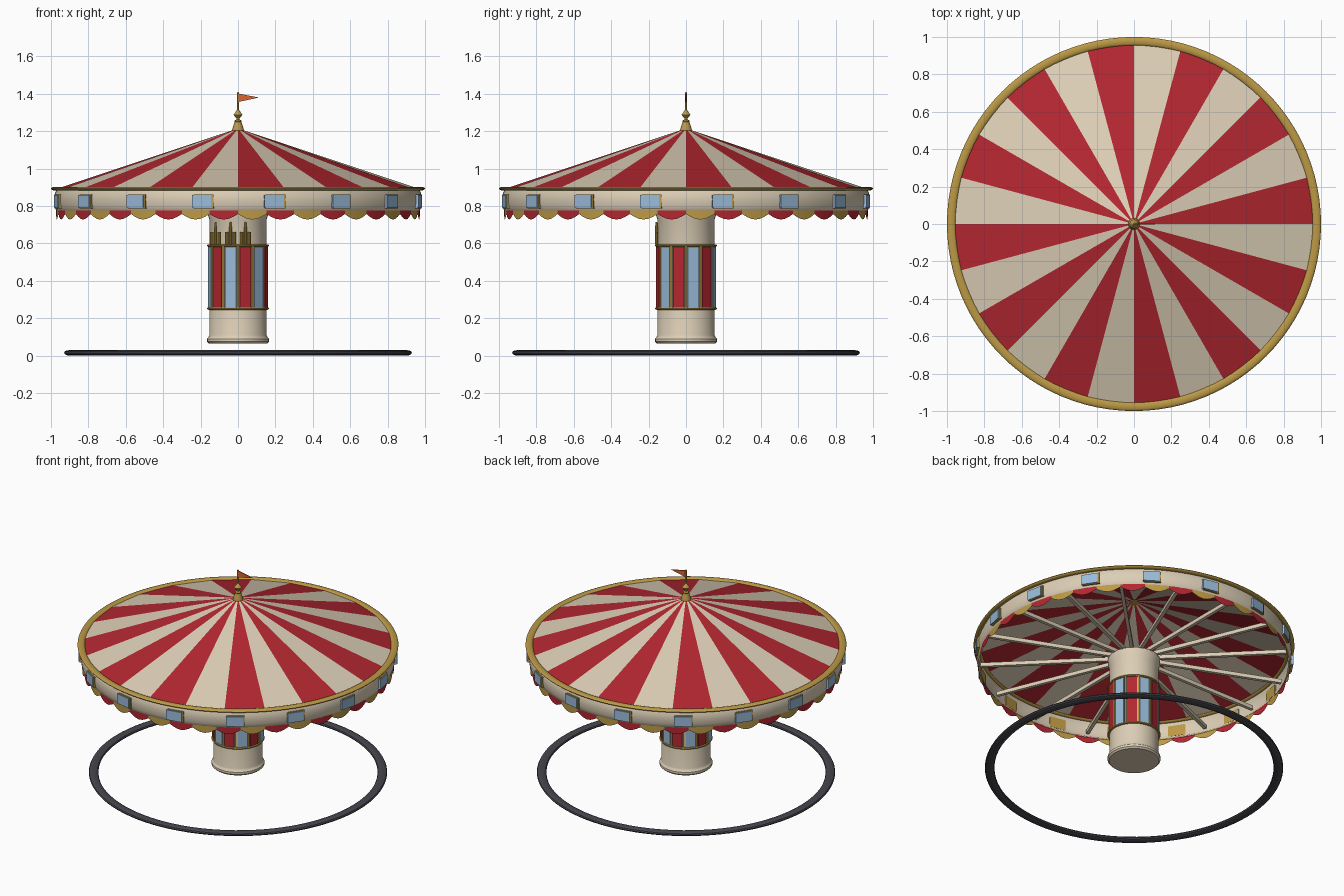
import bpy, bmesh
from math import pi, sin, cos, radians
from mathutils import Matrix

if "Cube" in bpy.data.objects:
    bpy.data.objects.remove(bpy.data.objects["Cube"])


def material(name, r, g, b):
    m = bpy.data.materials.new(name)
    m.diffuse_color = (r, g, b, 1)
    m.use_nodes = True
    m.node_tree.nodes["Principled BSDF"].inputs["Base Color"].default_value = m.diffuse_color
    return m


RED = material("red", .45, .02, .03)
CREAM = material("cream", .72, .62, .47)
GOLD = material("gold", .5, .32, .06)
BLUE = material("blue", .32, .50, .70)
DARK = material("dark", .06, .06, .075)
ORANGE = material("orange", .7, .13, .03)


def finish(name, bm, mats, smooth=True, fix=True):
    if fix:
        bmesh.ops.recalc_face_normals(bm, faces=bm.faces[:])
    me = bpy.data.meshes.new(name)
    bm.to_mesh(me)
    bm.free()
    for m in mats:
        me.materials.append(m)
    ob = bpy.data.objects.new(name, me)
    bpy.context.collection.objects.link(ob)
    if smooth:
        bpy.ops.object.select_all(action='DESELECT')
        ob.select_set(True)
        bpy.context.view_layer.objects.active = ob
        bpy.ops.object.shade_smooth_by_angle(angle=radians(35))
    return ob


def revolve(name, profile, mat, n=48, loop=False):
    """Spin (radius, z) points about z; ends are capped unless r is large or it is a loop."""
    bm = bmesh.new()
    rings = []
    for r, z in profile:
        if r == 0:
            rings.append([bm.verts.new((0, 0, z))] * n)
        else:
            rings.append([bm.verts.new((r * cos(2 * pi * i / n), r * sin(2 * pi * i / n), z)) for i in range(n)])
    if loop:
        rings.append(rings[0])
    for a, b in zip(rings, rings[1:]):
        for i in range(n):
            j = (i + 1) % n
            bm.faces.new(list(dict.fromkeys([a[i], a[j], b[j], b[i]])))
    return finish(name, bm, [mat])


def ellipse_ring(name, R, z, a, b, mat, n=96, k=12):
    pts = [(R + a * cos(2 * pi * i / k), z + b * sin(2 * pi * i / k)) for i in range(k)]
    return revolve(name, pts, mat, n, True)


def box(bm, angle, r, t, z, size, idx=0):
    """Box of (radial, tangential, vertical) size, placed around the axis."""
    mx = Matrix.Rotation(angle, 4, 'Z') @ Matrix.Translation((r, t, z)) @ Matrix.Diagonal((*size, 1))
    for f in {f for v in bmesh.ops.create_cube(bm, size=1, matrix=mx)['verts'] for f in v.link_faces}:
        f.material_index = idx


# Ground ring
ellipse_ring("ground_ring", .9, .015, .03, .015, DARK)

# Centre column
revolve("column", [(0, .065), (.155, .065), (.165, .075), (.165, .09), (.157, .1), (.153, .11), (.153, .73),
                   (.162, .755), (.162, .79), (0, .79)], CREAM)
for z, nm in ((.252, "lower"), (.588, "upper")):
    ellipse_ring(nm + "_column_band", .156, z, .01, .007, GOLD, 48, 8)

# Column panels with gold strips between
bm = bmesh.new()
for i in range(12):
    a = radians(15 + 30 * i)
    box(bm, a, .151, 0, .42, (.012, .062, .33), i % 2)
    box(bm, a - radians(15), .156, 0, .42, (.01, .010, .33), 2)
finish("column_panels", bm, [BLUE, RED, GOLD], False)

# Organ pipes on the front of the column
bm = bmesh.new()
for x in (-.12, -.04, .04):
    for dx, h in ((-.02, .065), (0, .085), (.02, .065)):
        mx = Matrix.Translation((x + dx, -.158, .595 + h / 2))
        bmesh.ops.create_cone(bm, cap_ends=True, segments=10, radius1=.009, radius2=.009, depth=h, matrix=mx)
    mx = Matrix.Translation((x, -.158, .695))
    bmesh.ops.create_cone(bm, cap_ends=True, segments=10, radius1=.009, radius2=.004, depth=.04, matrix=mx)
finish("organ_pipes", bm, [GOLD])

# Striped canopy
bm = bmesh.new()
N = 24
top = bm.verts.new((0, 0, 1.215))
rim = [bm.verts.new((.965 * cos(2 * pi * i / N), .965 * sin(2 * pi * i / N), .893)) for i in range(N)]
for i in range(N):
    bm.faces.new((top, rim[i], rim[(i + 1) % N])).material_index = i % 2
finish("canopy", bm, [RED, CREAM], False, False)

# Fascia and gold rim
revolve("fascia", [(.955, .892), (.972, .885), (.98, .865), (.983, .835), (.98, .80), (.972, .775), (.96, .762)],
        CREAM, 96)
ellipse_ring("canopy_rim", .977, .893, .023, .01, GOLD)

# Mirrors on gold backing plates
bm = bmesh.new()
for i in range(16):
    a = radians(11.25 + 22.5 * i)
    box(bm, a, .981, .008, .825, (.014, .108, .074), 1)
    box(bm, a, .985, 0, .825, (.018, .104, .066), 0)
finish("fascia_mirrors", bm, [BLUE, GOLD], False)

# Scalloped valance
bm = bmesh.new()
S, K = 40, 6
for s in range(S):
    prev = None
    for k in range(K + 1):
        a = 2 * pi * (s + k / K) / S
        low = .757 - .029 * sin(pi * k / K)
        col = [bm.verts.new((.972 * cos(a), .972 * sin(a), z)) for z in (low, .778)]
        if prev:
            bm.faces.new((prev[0], col[0], col[1], prev[1])).material_index = s % 2
        prev = col
finish("valance", bm, [GOLD, RED], False, False)

# Roof spokes
bm = bmesh.new()
for i in range(16):
    box(bm, radians(22.5 * i), .535, 0, .80, (.85, .022, .026))
finish("roof_spokes", bm, [CREAM], False)

# Finial and flag pole
revolve("finial", [(0, 1.195), (.032, 1.2), (.03, 1.215), (.018, 1.25), (.02, 1.256), (.009, 1.262), (.009, 1.27),
                   (.024, 1.288), (.008, 1.31), (.005, 1.315), (.005, 1.405), (0, 1.41)], GOLD, 16)

# Flag
bm = bmesh.new()
pts = ((0, 1.402), (.112, 1.38), (0, 1.356))
a, b = [[bm.verts.new((x, y, z)) for x, z in pts] for y in (-.003, .003)]
bm.faces.new(a)
bm.faces.new(b[::-1])
for i in range(3):
    j = (i + 1) % 3
    bm.faces.new((a[i], a[j], b[j], b[i]))
finish("flag", bm, [ORANGE], False)
